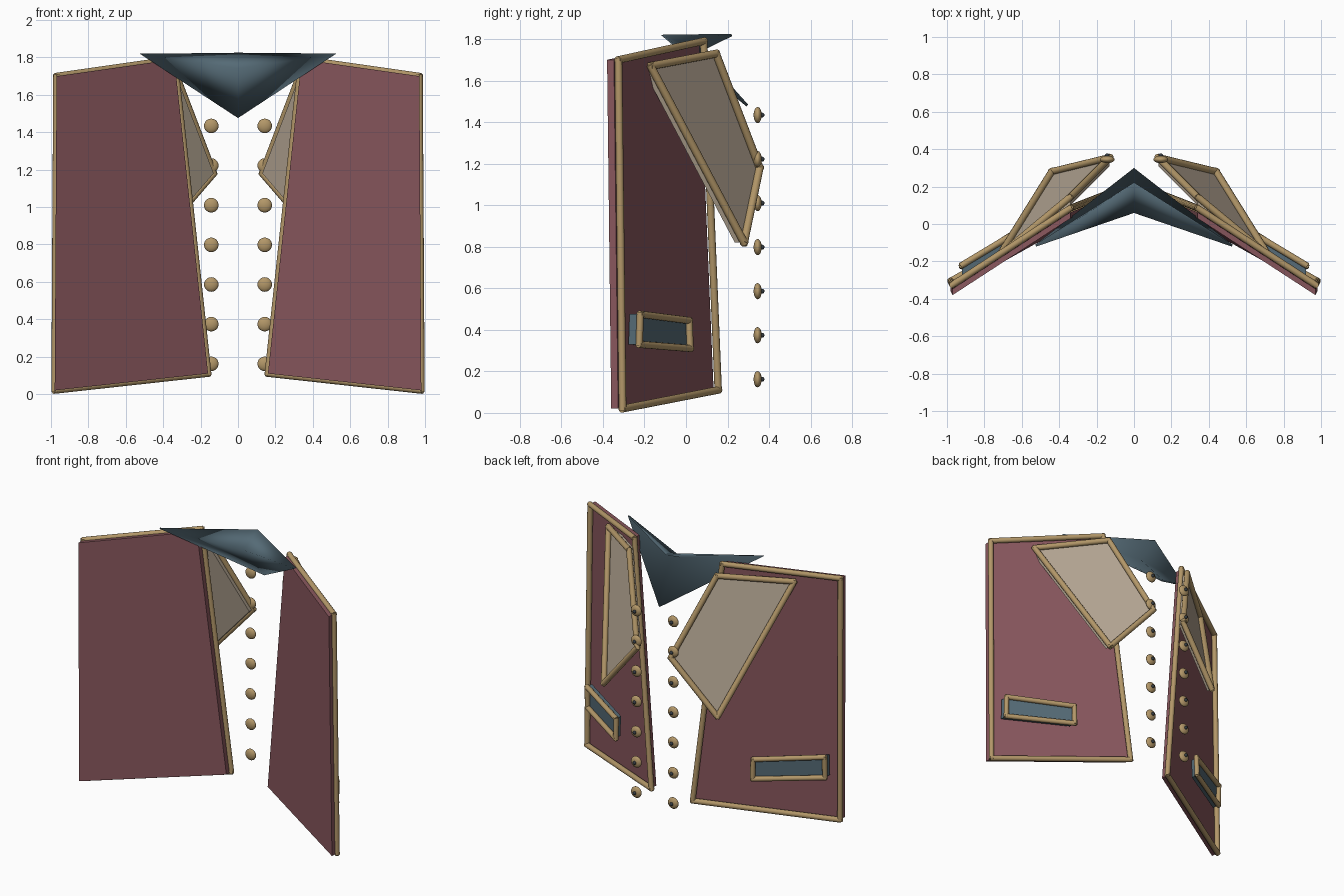
import bpy, bmesh, math
from mathutils import Vector, Matrix

cube = bpy.data.objects.get("Cube")
if cube:
    bpy.data.objects.remove(cube, do_unlink=True)


def material(name, rgb):
    m = bpy.data.materials.new(name)
    m.use_nodes = True
    m.diffuse_color = (*rgb, 1)
    m.node_tree.nodes["Principled BSDF"].inputs["Base Color"].default_value = (*rgb, 1)
    return m


RED = material("maroon cloth", (0.25, 0.095, 0.11))
TAN = material("gold trim", (0.45, 0.31, 0.14))
BEIGE = material("beige lining", (0.47, 0.39, 0.30))
BLUE = material("slate cloth", (0.09, 0.145, 0.18))
DARK = material("dark thread", (0.035, 0.045, 0.055))


def finish(name, bm, mat, smooth=None):
    bmesh.ops.recalc_face_normals(bm, faces=bm.faces)
    me = bpy.data.meshes.new(name)
    bm.to_mesh(me)
    bm.free()
    me.materials.append(mat)
    ob = bpy.data.objects.new(name, me)
    bpy.context.collection.objects.link(ob)
    if smooth:
        bpy.ops.object.select_all(action="DESELECT")
        ob.select_set(True)
        bpy.context.view_layer.objects.active = ob
        bpy.ops.object.shade_smooth_by_angle(angle=math.radians(smooth))
    return ob


def sheet(name, corners, near, far, mat):
    """Flat slab lying between two depths in front of its trim outline."""
    bm = bmesh.new()
    rings = [[bm.verts.new(c - Vector((0, d, 0))) for c in corners] for d in (near, far)]
    bm.faces.new(rings[0])
    bm.faces.new(rings[1])
    n = len(corners)
    for i in range(n):
        j = (i + 1) % n
        bm.faces.new((rings[0][i], rings[0][j], rings[1][j], rings[1][i]))
    finish(name, bm, mat)


def trim(name, corners, radius):
    """Closed outline of straight rods."""
    bm = bmesh.new()
    for a, b in zip(corners, corners[1:] + corners[:1]):
        d = b - a
        rot = d.to_track_quat("Z", "Y").to_matrix().to_4x4()
        bmesh.ops.create_cone(bm, cap_ends=True, segments=12, radius1=radius, radius2=radius,
                              depth=d.length + radius, matrix=Matrix.Translation((a + b) / 2) @ rot)
    finish(name, bm, TAN, 40)


# name, outline, sheet depths, sheet material, rod radius
PIECES = [
    ("panel", [(0.98, -0.305, 0.02), (0.97, -0.325, 1.70), (0.34, 0.085, 1.79), (0.16, 0.155, 0.11)],
     0.022, 0.055, RED, 0.018),
    ("lapel", [(0.72, -0.17, 1.67), (0.34, 0.145, 1.73), (0.13, 0.355, 1.18), (0.44, 0.28, 0.82)],
     0.015, 0.045, BEIGE, 0.019),
    ("pocket", [(0.92, -0.22, 0.475), (0.53, 0.015, 0.445), (0.53, 0.02, 0.31), (0.92, -0.225, 0.33)],
     0.015, 0.052, BLUE, 0.017),
]

for side, s in (("left", 1), ("right", -1)):
    for part, pts, near, far, mat, radius in PIECES:
        corners = [Vector((s * x, y, z)) for x, y, z in pts]
        sheet(f"{side}_{part}", corners, near, far, mat)
        trim(f"{side}_{part}_trim", corners, radius)

    # Column of domed buttons, each with a small dark knot behind
    buttons, knots = bmesh.new(), bmesh.new()
    for i in range(7):
        place = Matrix.Translation((s * 0.143, 0.345, 0.162 + 0.212 * i))
        bmesh.ops.create_uvsphere(buttons, u_segments=20, v_segments=10, radius=0.039,
                                  matrix=place @ Matrix.Diagonal((1, 0.5, 1, 1)))
        bmesh.ops.create_uvsphere(knots, u_segments=10, v_segments=6, radius=0.012,
                                  matrix=place @ Matrix.Translation((0, 0.021, 0)))
    finish(f"{side}_buttons", buttons, TAN, 60)
    finish(f"{side}_button_knots", knots, DARK, 60)

# Folded collar: upper fold and lower point meeting along a crease
bm = bmesh.new()
top, crease, point = (bm.verts.new(p) for p in ((0, 0.22, 1.82), (0, 0.065, 1.74), (0, 0.295, 1.48)))
for s in (1, -1):
    tip = bm.verts.new((s * 0.525, -0.115, 1.82))
    bm.faces.new((tip, top, crease))
    bm.faces.new((tip, crease, point))
collar = finish("collar", bm, BLUE)
collar.data.shade_smooth()
mod = collar.modifiers.new("thickness", "SOLIDIFY")
mod.thickness = 0.012
mod.offset = 0
